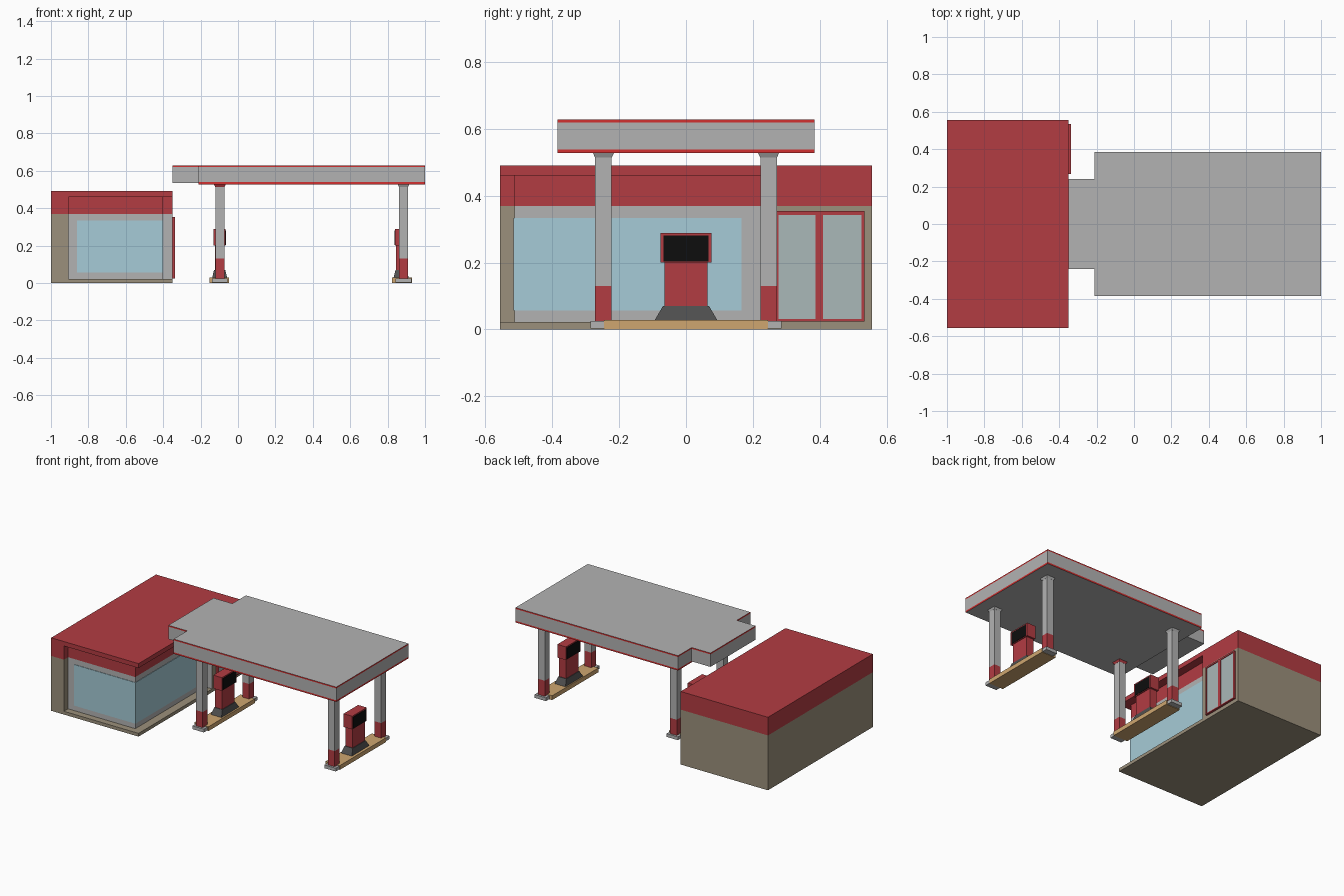
import bpy, bmesh
from mathutils import Vector

if "Cube" in bpy.data.objects:
    bpy.data.objects.remove(bpy.data.objects["Cube"])


def material(name, rgb):
    m = bpy.data.materials.new(name)
    m.diffuse_color = (*rgb, 1)
    m.use_nodes = True
    m.node_tree.nodes["Principled BSDF"].inputs["Base Color"].default_value = m.diffuse_color
    return m


RED = material("red", (0.45, 0.045, 0.055))
TRIM = material("trim_red", (0.65, 0.03, 0.03))
TAN = material("tan", (0.33, 0.28, 0.2))
GREY = material("grey", (0.45, 0.45, 0.45))
DARK = material("dark_grey", (0.08, 0.08, 0.08))
GLASS = material("glass", (0.38, 0.6, 0.68))
DOOR_GLASS = material("door_glass", (0.4, 0.48, 0.48))
CURB = material("curb", (0.62, 0.38, 0.16))
BLACK = material("black", (0.004, 0.004, 0.004))


def prism(name, pts, z0, z1, mats, top=None):
    """Extrude an outline from z0 to z1, optionally to a different top outline."""
    bm = bmesh.new()
    lo = [bm.verts.new((x, y, z0)) for x, y in pts]
    hi = [bm.verts.new((x, y, z1)) for x, y in (top or pts)]
    n = len(lo)
    bm.faces.new(lo[::-1])
    bm.faces.new(hi)
    for i in range(n):
        j = (i + 1) % n
        bm.faces.new((lo[i], lo[j], hi[j], hi[i]))
    bmesh.ops.recalc_face_normals(bm, faces=bm.faces)
    me = bpy.data.meshes.new(name)
    bm.to_mesh(me)
    bm.free()
    for m in mats:
        me.materials.append(m)
    ob = bpy.data.objects.new(name, me)
    bpy.context.collection.objects.link(ob)
    return ob


def rect(x0, x1, y0, y1):
    return [(x0, y0), (x1, y0), (x1, y1), (x0, y1)]


def box(name, x0, x1, y0, y1, z0, z1, mat):
    return prism(name, rect(x0, x1, y0, y1), z0, z1, [mat])


def frustum(name, cx, cy, z0, z1, lower, upper, mat):
    r = lambda h: rect(cx - h[0], cx + h[0], cy - h[1], cy + h[1])
    return prism(name, r(lower), z0, z1, [mat], r(upper))


def paint(ob, heights, choose):
    """Slice a mesh at given heights, then pick a material slot for each face."""
    bm = bmesh.new()
    bm.from_mesh(ob.data)
    for z in heights:
        bmesh.ops.bisect_plane(bm, geom=bm.verts[:] + bm.edges[:] + bm.faces[:],
                               plane_co=Vector((0, 0, z)), plane_no=Vector((0, 0, 1)))
    bm.normal_update()
    for f in bm.faces:
        f.material_index = choose(f.calc_center_median(), f.normal)
    bm.to_mesh(ob.data)
    bm.free()


# Shop with a recessed display corner
shop = prism("shop_building", rect(-1, -0.35, -0.557, 0.557), 0, 0.491, [TAN, RED, GREY])
cutter = prism("recess_cutter", [(-0.905, -0.7), (-0.2, -0.7), (-0.2, 0.225), (-0.405, 0.225),
                                 (-0.405, -0.513), (-0.905, -0.513)], 0.022, 0.461, [TAN])
cutter.hide_render = True
cut = shop.modifiers.new("recess", 'BOOLEAN')
cut.operation = 'DIFFERENCE'
cut.solver = 'EXACT'
cut.object = cutter
bpy.context.view_layer.objects.active = shop
bpy.ops.object.modifier_apply(modifier=cut.name)
bpy.data.objects.remove(cutter)


def shop_slot(c, n):
    if c.z > 0.369:
        return 1
    recess_wall = ((n.y < -0.5 and c.y > -0.53) or (n.x > 0.5 and -0.5 < c.x < -0.38 and c.x > -0.41))
    return 2 if recess_wall else 0


paint(shop, [0.369], shop_slot)

# Wrap-around corner window
prism("corner_window", [(-0.86, -0.516), (-0.402, -0.516), (-0.402, 0.166), (-0.405, 0.166),
                        (-0.405, -0.513), (-0.86, -0.513)], 0.057, 0.333, [GLASS])

# Double door
for i, (a, b) in enumerate([(0.267, 0.276), (0.388, 0.410), (0.525, 0.534)]):
    box(f"door_stile_{i}", -0.35, -0.336, a, b, 0.024, 0.354, RED)
for i, (a, b) in enumerate([(0.276, 0.388), (0.410, 0.525)]):
    box(f"door_top_rail_{i}", -0.35, -0.336, a, b, 0.343, 0.354, RED)
    box(f"door_bottom_rail_{i}", -0.35, -0.336, a, b, 0.024, 0.031, RED)
    box(f"door_pane_{i}", -0.35, -0.340, a, b, 0.031, 0.343, DOOR_GLASS)

# Canopy with red edge bands, and its narrow link toward the shop
canopy = prism("canopy", rect(-0.21, 1, -0.384, 0.384), 0.528, 0.628, [GREY, TRIM])
paint(canopy, [0.539, 0.619],
      lambda c, n: int(abs(n.z) < 0.5 and not 0.539 < c.z < 0.619))
link = prism("canopy_link", rect(-0.35, -0.21, -0.24, 0.24), 0.535, 0.628, [GREY, TRIM])
paint(link, [0.619], lambda c, n: int(abs(n.z) < 0.5 and c.z > 0.619))

# Two pump islands: (island centre, column centre, pump centre)
for k, (ix, cx, px) in enumerate([(-0.1, -0.097, -0.098), (0.877, 0.885, 0.872)]):
    box(f"island_{k}", ix - 0.053, ix + 0.053, -0.246, 0.246, 0, 0.029, CURB)

    # Columns with feet, red sleeves and flared caps
    for side in (-1, 1):
        y = side * 0.247
        tag = f"{k}_{'front' if side < 0 else 'back'}"
        foot = (0.042, 0.038)
        frustum(f"column_foot_{tag}", cx, y, 0.003, 0.025, foot, foot, GREY)
        col = prism(f"column_{tag}", rect(cx - 0.0245, cx + 0.0245, y - 0.0245, y + 0.0245),
                    0.025, 0.53, [GREY, RED])
        paint(col, [0.13], lambda c, n: int(c.z < 0.13))
        cap = RED if (k == 0 and side < 0) else GREY
        frustum(f"column_cap_{tag}", cx, y, 0.514, 0.529, (0.0248, 0.0248), (0.032, 0.032), cap)

    # Fuel pump
    frustum(f"pump_base_{k}", px, 0, 0.029, 0.07, (0.040, 0.093), (0.030, 0.069), DARK)
    box(f"pump_body_{k}", px - 0.026, px + 0.026, -0.065, 0.065, 0.07, 0.2, RED)
    box(f"pump_head_{k}", px - 0.032, px + 0.032, -0.077, 0.077, 0.2, 0.289, RED)
    for side in (-1, 1):
        x = px + side * 0.0325
        box(f"pump_screen_{k}_{'left' if side < 0 else 'right'}",
            x - 0.0015, x + 0.0015, -0.068, 0.068, 0.204, 0.281, BLACK)
